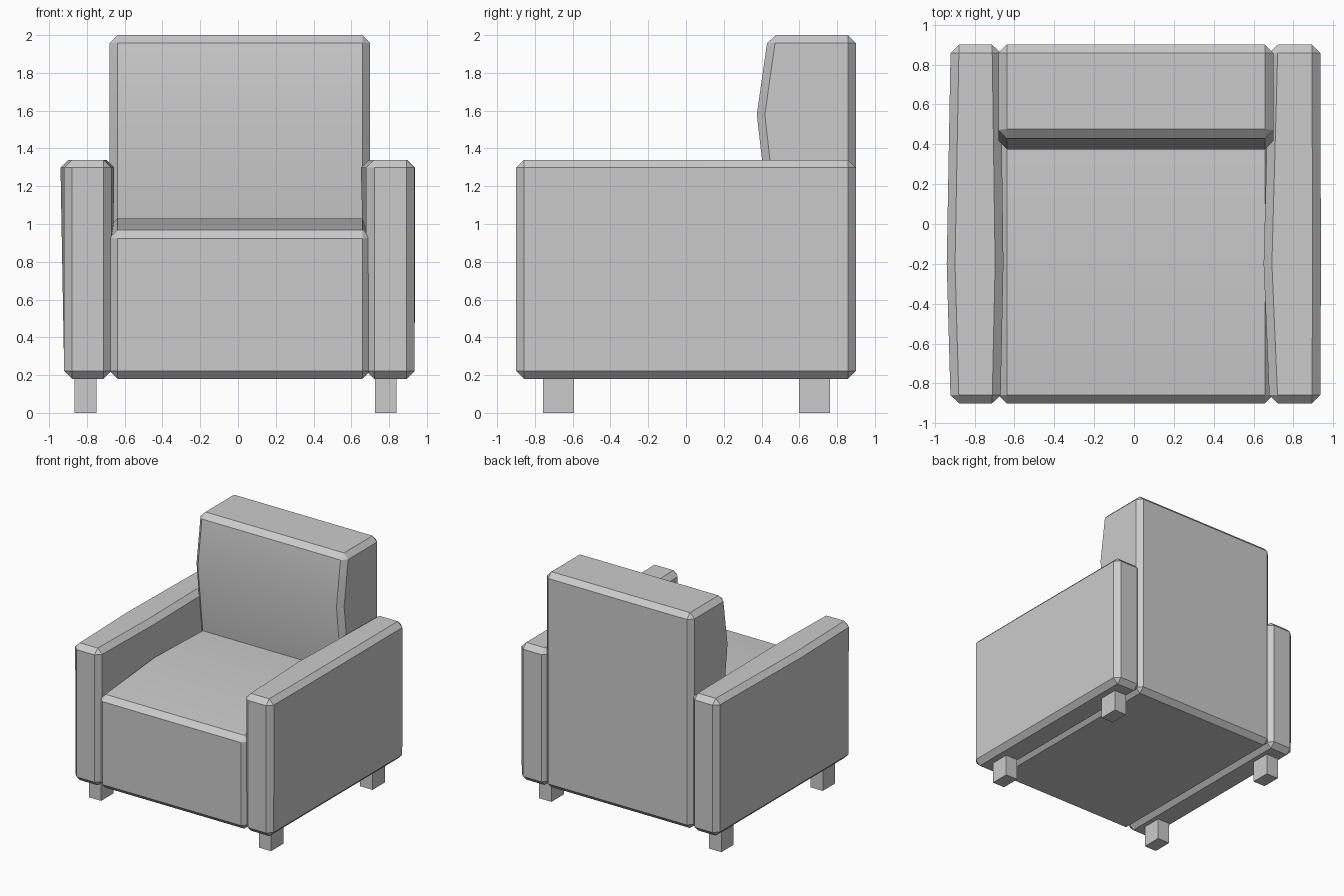
import bpy, bmesh, math

if "Cube" in bpy.data.objects:
    bpy.data.objects.remove(bpy.data.objects["Cube"])


def finish(bm, name, bevel=0.0):
    # Chamfer the sharp convex edges, then shade smooth only across gentle bends
    bmesh.ops.recalc_face_normals(bm, faces=bm.faces)
    if bevel:
        sharp = [e for e in bm.edges if e.calc_face_angle_signed(0) > math.radians(30)]
        bmesh.ops.bevel(bm, geom=sharp, offset=bevel, offset_type='OFFSET',
                        segments=1, profile=0.5, affect='EDGES', clamp_overlap=True)
    mesh = bpy.data.meshes.new(name)
    bm.to_mesh(mesh)
    bm.free()
    obj = bpy.data.objects.new(name, mesh)
    bpy.context.collection.objects.link(obj)
    bpy.ops.object.select_all(action='DESELECT')
    obj.select_set(True)
    bpy.context.view_layer.objects.active = obj
    bpy.ops.object.shade_smooth_by_angle(angle=math.radians(25))
    return obj


def loft(rings, name, bevel):
    # Join matching closed rings of points and cap both ends
    bm = bmesh.new()
    rings = [[bm.verts.new(p) for p in ring] for ring in rings]
    n = len(rings[0])
    for a, b in zip(rings, rings[1:]):
        for i in range(n):
            j = (i + 1) % n
            bm.faces.new((a[i], a[j], b[j], b[i]))
    bm.faces.new(rings[0])
    bm.faces.new(rings[-1])
    return finish(bm, name, bevel)


# Seat and backrest: one side profile (y, z) with crowned seat and back
profile = [(-0.90, 0.18), (-0.90, 0.965), (-0.20, 1.03), (0.44, 1.01),
           (0.375, 1.58), (0.435, 2.0), (0.90, 2.0), (0.90, 0.18)]
loft([[(x, y, z) for y, z in profile] for x in (-0.68, 0.70)],
     "seat_and_backrest", 0.042)


# Armrests: boxes whose top swells slightly at the middle
def armrest(name, x0, x1, swell0, swell1):
    rings = []
    for y, s in ((-0.90, 0), (-0.20, 1), (0.90, 0)):
        rings.append([(x0, y, 0.18), (x1, y, 0.18),
                      (x1 + s * swell1, y, 1.34), (x0 + s * swell0, y, 1.34)])
    loft(rings, name, 0.042)


armrest("left_armrest", -0.92, -0.67, -0.02, 0.015)
armrest("right_armrest", 0.68, 0.935, -0.03, 0.003)

# Legs
for side, x in (("left", -0.807), ("right", 0.782)):
    for end, y in (("front", -0.675), ("back", 0.68)):
        bm = bmesh.new()
        bmesh.ops.create_cube(bm, size=1)
        bmesh.ops.scale(bm, vec=(0.115, 0.165, 0.19), verts=bm.verts)
        bmesh.ops.translate(bm, vec=(x, y, 0.095), verts=bm.verts)
        finish(bm, f"{end}_{side}_leg")
